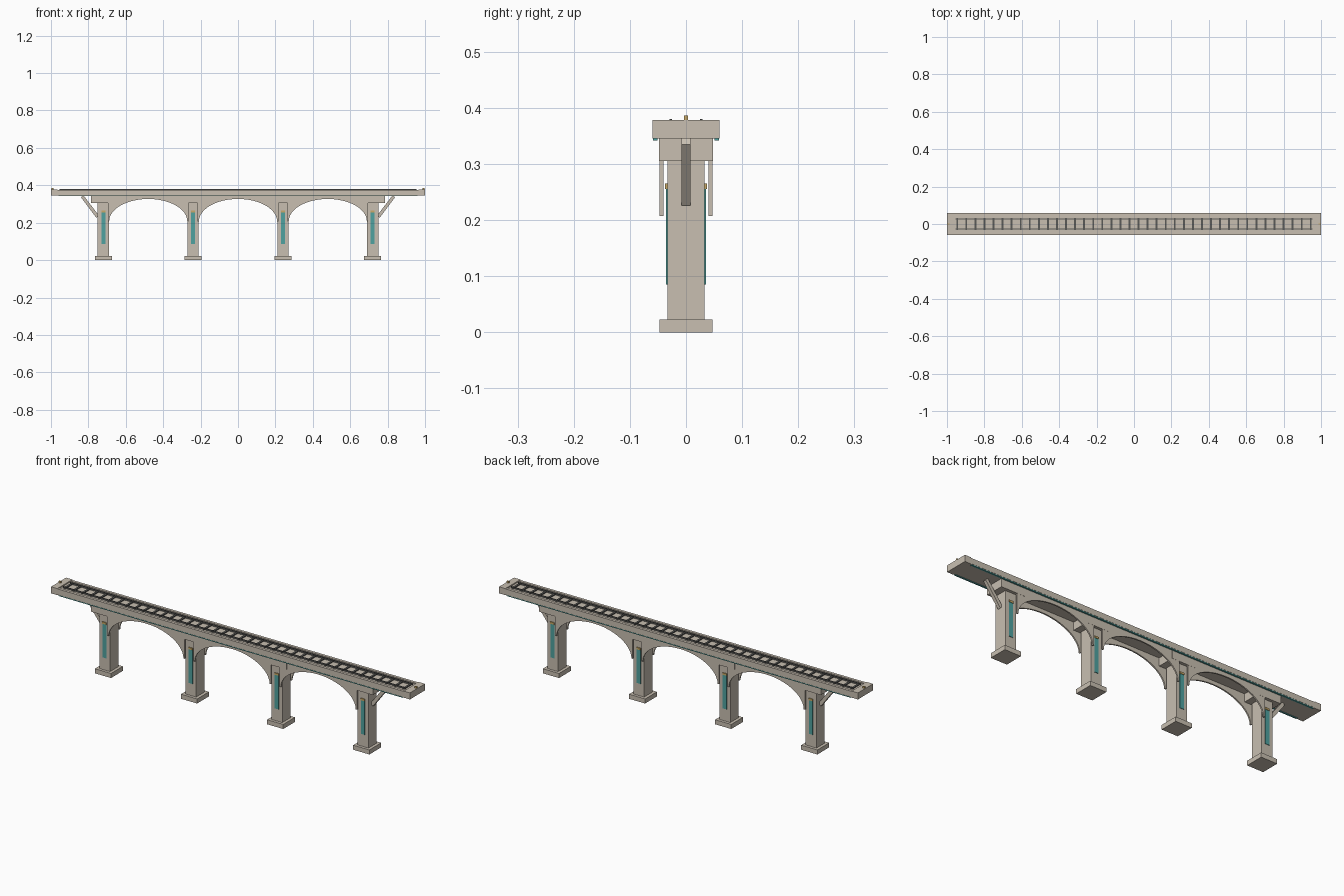
import bpy, bmesh, math

if "Cube" in bpy.data.objects:
    bpy.data.objects.remove(bpy.data.objects["Cube"])

def mat(name, rgb):
    m = bpy.data.materials.new(name)
    m.diffuse_color = (*rgb, 1)
    m.use_nodes = True
    m.node_tree.nodes["Principled BSDF"].inputs["Base Color"].default_value = m.diffuse_color
    return m

STONE = mat("warm stone", (0.58, 0.52, 0.44))
TEAL = mat("teal", (0.08, 0.36, 0.35))
DARK = mat("dark steel", (0.10, 0.10, 0.095))
GOLD = mat("gold", (0.58, 0.40, 0.14))

def finish(name, bm, m):
    me = bpy.data.meshes.new(name)
    bmesh.ops.recalc_face_normals(bm, faces=bm.faces)
    bm.to_mesh(me)
    bm.free()
    me.materials.append(m)
    ob = bpy.data.objects.new(name, me)
    bpy.context.collection.objects.link(ob)
    return ob

def box(name, x, y, z, m):
    """Box from (min, max) ranges on each axis."""
    bm = bmesh.new()
    bmesh.ops.create_cube(bm, size=1)
    for v in bm.verts:
        for i, r in enumerate((x, y, z)):
            v.co[i] = r[0] if v.co[i] < 0 else r[1]
    return finish(name, bm, m)

def plate(name, pts, y0, y1, m):
    """Profile in the XZ plane extruded along y."""
    bm = bmesh.new()
    f = bm.faces.new([bm.verts.new((x, y0, z)) for x, z in pts])
    ext = bmesh.ops.extrude_face_region(bm, geom=[f])["geom"]
    for v in ext:
        if isinstance(v, bmesh.types.BMVert):
            v.co.y = y1
    return finish(name, bm, m)

def span(c, h):
    return (c - h, c + h)

# Deck with curbs and end blocks
box("deck", (-0.97, 0.97), span(0, 0.058), (0.345, 0.372), STONE)
for s in (-1, 1):
    box("deck_curb", (-0.966, 0.966), span(s * 0.052, 0.007), (0.348, 0.376), STONE)
    box("end_block", span(s * 0.9825, 0.0175), span(0, 0.06), (0.345, 0.378), STONE)
    box("end_marker", span(s * 0.992, 0.006), span(0, 0.004), (0.376, 0.386), GOLD)
    box("deck_edge_strip", (-0.96, 0.96), span(s * 0.055, 0.004), (0.342, 0.346), TEAL)
    box("rail", (-0.955, 0.955), span(s * 0.027, 0.002), (0.370, 0.380), DARK)

# Track ties
for i in range(40):
    x = -0.945 + i * 1.89 / 39
    box("track_tie", span(x, 0.005), span(0, 0.032), (0.370, 0.3765), DARK)

# Piers with base, capital and inlaid panels
for x in (-0.72, -0.24, 0.24, 0.72):
    box("pier_base", span(x, 0.045), span(0, 0.047), (0, 0.023), STONE)
    box("pier_shaft", span(x, 0.03), span(0, 0.033), (0.02, 0.308), STONE)
    box("pier_capital", span(x, 0.065), span(0, 0.0478), (0.305, 0.345), STONE)
    for s in (-1, 1):
        box("pier_panel", span(x, 0.011), span(s * 0.033, 0.0025), (0.085, 0.255), TEAL)
        box("panel_cap", span(x, 0.011), span(s * 0.033, 0.0045), (0.255, 0.265), GOLD)

# Arch spandrels, one each side of every span
N = 24
for c in (-0.48, 0.0, 0.48):
    arc = [(c + 0.209 * math.cos(math.pi * i / N), 0.207 + 0.12 * math.sin(math.pi * i / N))
           for i in range(N + 1)]
    pts = arc + [(c - 0.216, 0.207), (c - 0.216, 0.346), (c + 0.216, 0.346), (c + 0.216, 0.207)]
    for s in (-1, 1):
        plate("arch_spandrel", pts, s * 0.040, s * 0.0472, STONE)

# Diagonal end struts
for s in (-1, 1):
    pts = [(0.744, 0.238), (0.757, 0.226), (0.839, 0.335), (0.832, 0.346), (0.826, 0.346)]
    plate("end_strut", [(s * x, z) for x, z in pts], -0.008, 0.008, STONE)
